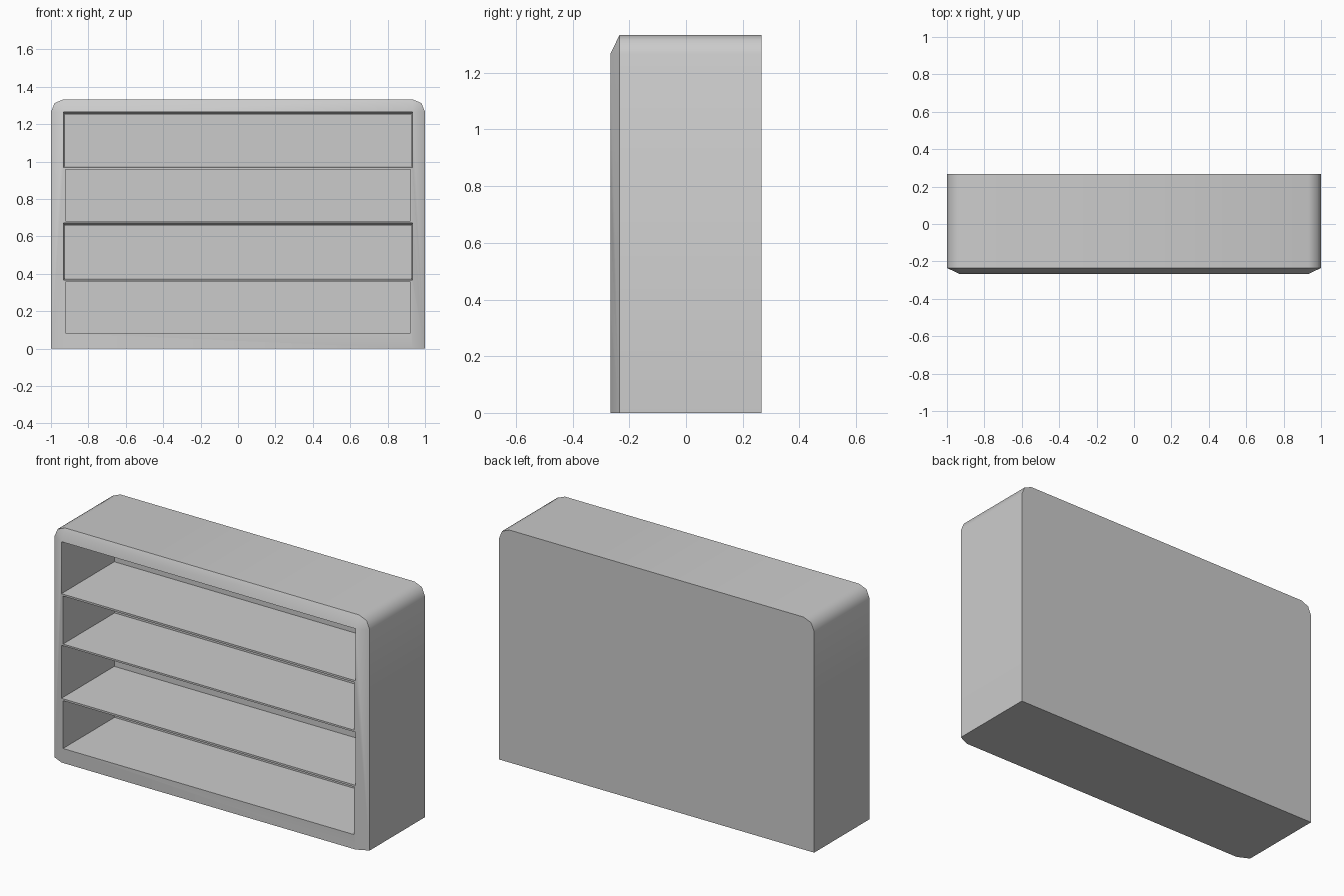
import bpy, bmesh, math

if "Cube" in bpy.data.objects:
    bpy.data.objects.remove(bpy.data.objects["Cube"])

H, D, R = 1.333, 0.267, 0.067      # height, half depth, corner radius
YB = -0.235                        # where the front bevel starts
YC = 0.2                           # back wall of the compartments
XI, ZI = 1 - R, H - R              # front face half width and top

bm = bmesh.new()


def face(*pts):
    bm.faces.new([bm.verts.new(p) for p in pts])


# Outer profile with rounded top corners
right = [(1, 0)]
for i in range(3):
    a = math.radians(45 * i)
    right.append((XI + R * math.cos(a), ZI + R * math.sin(a)))
profile = right + [(-x, z) for x, z in reversed(right)]

# Shell: sides and top, back, bottom
for (x0, z0), (x1, z1) in zip(profile, profile[1:]):
    face((x0, YB, z0), (x1, YB, z1), (x1, D, z1), (x0, D, z0))
face(*[(x, D, z) for x, z in profile])
face((-XI, -D, 0), (XI, -D, 0), (1, YB, 0), (1, D, 0), (-1, D, 0), (-1, YB, 0))

# Front rows alternate between solid strips and open compartments
rows = [0, 0.083, 0.357, 0.368, 0.672, 0.682, 0.957, 0.968, ZI]

# Front bevel: sides, rounded corners, top
for s in (-1, 1):
    face(*[(s * XI, -D, z) for z in rows], (s, YB, ZI), (s, YB, 0))
    for (x0, z0), (x1, z1) in zip(right[1:], right[2:]):
        face((s * XI, -D, ZI), (s * x0, YB, z0), (s * x1, YB, z1))
face((-XI, -D, ZI), (XI, -D, ZI), (XI, YB, H), (-XI, YB, H))


def compartment(w, z0, z1, bw, b0, b1):
    front = [(-w, -D, z0), (w, -D, z0), (w, -D, z1), (-w, -D, z1)]
    back = [(-bw, YC, b0), (bw, YC, b0), (bw, YC, b1), (-bw, YC, b1)]
    face(*back)
    for i in range(4):
        j = (i + 1) % 4
        face(front[i], front[j], back[j], back[i])


WN = 0.923                         # half width of the narrow compartments
for i, (z0, z1) in enumerate(zip(rows, rows[1:])):
    if i % 4 == 3:                 # wide compartment, tapering inwards
        compartment(XI, z0, z1, 0.925, z0 + 0.007, z1 - 0.014)
    elif i % 4 == 1:               # narrow straight compartment
        compartment(WN, z0, z1, WN, z0, z1)
        for s in (-1, 1):
            face((s * WN, -D, z0), (s * XI, -D, z0), (s * XI, -D, z1), (s * WN, -D, z1))
            # fill the strip edges of the neighbouring solid rows
    else:                          # solid strip, sharing the narrow corners
        low = [-XI, -WN, WN, XI] if i % 4 == 2 else [-XI, XI]
        top = [-XI, -WN, WN, XI] if i % 4 == 0 else [-XI, XI]
        face(*[(x, -D, z0) for x in low], *[(x, -D, z1) for x in reversed(top)])

bmesh.ops.remove_doubles(bm, verts=bm.verts[:], dist=1e-5)
bmesh.ops.recalc_face_normals(bm, faces=bm.faces[:])

mesh = bpy.data.meshes.new("shelf_unit")
bm.to_mesh(mesh)
bm.free()
obj = bpy.data.objects.new("shelf_unit", mesh)
bpy.context.collection.objects.link(obj)
bpy.context.view_layer.objects.active = obj
obj.select_set(True)
bpy.ops.object.shade_smooth_by_angle(angle=math.radians(50))
